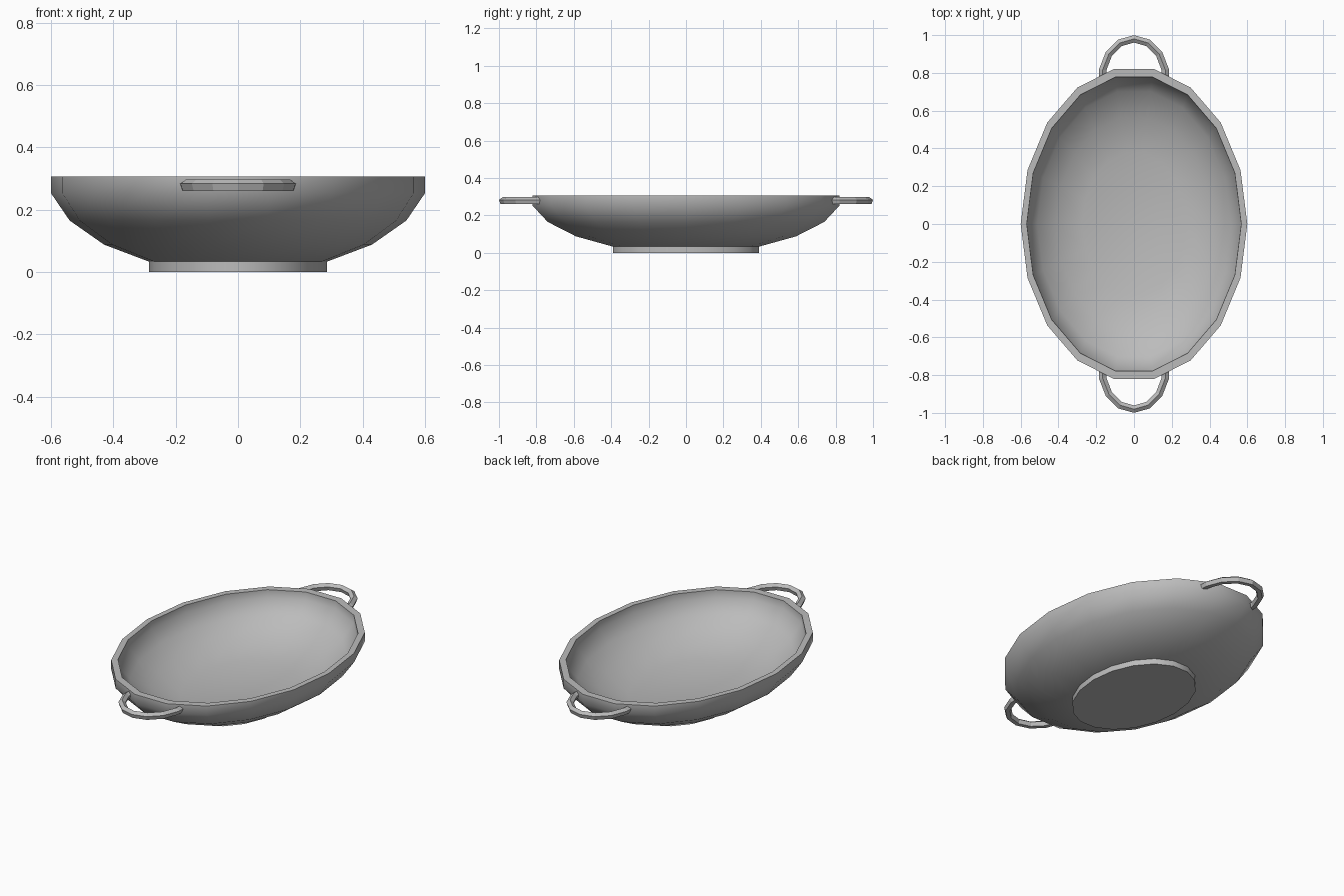
import bpy
import bmesh
from math import sin, cos, pi, radians

if "Cube" in bpy.data.objects:
    bpy.data.objects.remove(bpy.data.objects["Cube"])

SIDES = 18
STRETCH = 1.39

grey = bpy.data.materials.new("grey_ceramic")
grey.use_nodes = True
colour = (0.5, 0.5, 0.5, 1)
grey.diffuse_color = colour
grey.node_tree.nodes["Principled BSDF"].inputs["Base Color"].default_value = colour


def finish(name, bm, smooth_angle):
    bmesh.ops.recalc_face_normals(bm, faces=bm.faces)
    mesh = bpy.data.meshes.new(name)
    bm.to_mesh(mesh)
    bm.free()
    mesh.materials.append(grey)
    obj = bpy.data.objects.new(name, mesh)
    bpy.context.collection.objects.link(obj)
    bpy.ops.object.select_all(action="DESELECT")
    obj.select_set(True)
    bpy.context.view_layer.objects.active = obj
    if smooth_angle:
        bpy.ops.object.shade_smooth_by_angle(angle=radians(smooth_angle))
    return obj


def loft(bm, rings):
    """Skin a list of closed point rings and cap both ends."""
    rows = [[bm.verts.new(p) for p in ring] for ring in rings]
    for a, b in zip(rows, rows[1:]):
        n = len(a)
        for i in range(n):
            j = (i + 1) % n
            bm.faces.new((a[i], a[j], b[j], b[i]))
    bm.faces.new(rows[0])
    bm.faces.new(rows[-1])


def oval(r, z):
    steps = [2 * pi * i / SIDES for i in range(SIDES)]
    return [(r * cos(t), r * STRETCH * sin(t), z) for t in steps]


# Bowl: outer wall up, over the flat rim, then down the inside
profile = [(0.285, 0.033), (0.43, 0.088), (0.54, 0.165), (0.6, 0.253),
           (0.6, 0.307), (0.568, 0.307), (0.566, 0.262), (0.512, 0.186),
           (0.412, 0.115), (0.275, 0.064)]
bm = bmesh.new()
loft(bm, [oval(r, z) for r, z in profile])
finish("bowl", bm, 50)

# Foot: low oval base under the bowl
bm = bmesh.new()
loft(bm, [oval(0.285, 0), oval(0.285, 0.034)])
finish("foot", bm, 50)


# Handles: half oval loops with a five-sided section, ends set into the wall
def section(x, y, nx, ny):
    r = 0.0205
    turns = [2 * pi * k / 5 for k in range(5)]
    return [(x + nx * r * sin(t), y + ny * r * sin(t), 0.277 + r * cos(t))
            for t in turns]


for name, side in (("front_handle", -1), ("back_handle", 1)):
    rings = []
    for k in range(-3, 4):
        t = 2 * pi * k / 14
        rings.append(section(0.17 * sin(t), side * (0.77 + 0.21 * cos(t)),
                             sin(t), side * cos(t)))
    for end, x in ((0, -0.166), (len(rings) + 1, 0.166)):
        rings.insert(end, section(x, side * 0.775, 1 if x > 0 else -1, 0))
    bm = bmesh.new()
    loft(bm, rings)
    finish(name, bm, 0)
